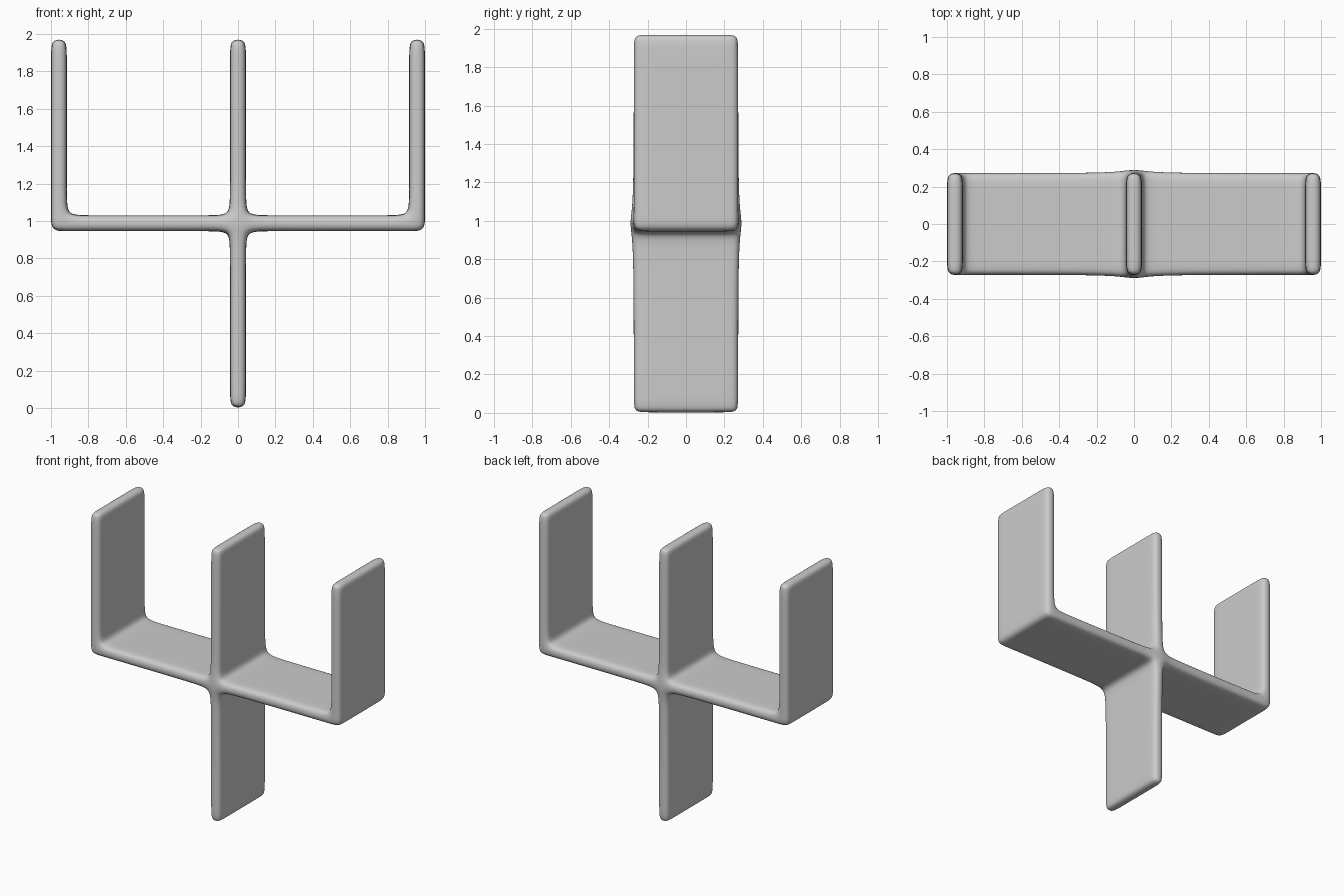
import bpy
import bmesh

cube = bpy.data.objects.get("Cube")
if cube:
    bpy.data.objects.remove(cube, do_unlink=True)

# Light grey material
grey = bpy.data.materials.new("light grey")
grey.use_nodes = True
colour = (0.6, 0.6, 0.6, 1)
grey.diffuse_color = colour
grey.node_tree.nodes["Principled BSDF"].inputs["Base Color"].default_value = colour

# Cage lines: slab faces with supporting loops beside each joint and tip
half = [0.043, 0.143, 0.815, 0.915, 1.0]
xs = [-v for v in reversed(half)] + half
ys = [-0.275, -0.2, 0.2, 0.275]
zs = [0, 0.075, 0.845, 0.945, 1.03, 1.13, 1.895, 1.972]

# Filled cells in the front plane: crossbar, central post and two end posts
BAR, MID, LAST = 3, 4, len(xs) - 2
cells = {(i, BAR) for i in range(LAST + 1)}
cells |= {(MID, k) for k in range(len(zs) - 1)}
cells |= {(i, k) for i in (0, LAST) for k in range(BAR, len(zs) - 1)}
solid = {(i, j, k) for i, k in cells for j in range(len(ys) - 1)}

bm = bmesh.new()
verts = {}


def cage_vert(key):
    if key not in verts:
        i, j, k = key
        y = ys[j]
        # The edge swells slightly where the four arms meet
        if i in (MID, MID + 1) and k in (BAR, BAR + 1) and j in (0, len(ys) - 1):
            y *= 1.055
        verts[key] = bm.verts.new((xs[i], y, zs[k]))
    return verts[key]


# Skin every exposed side of the filled cells
for cell in sorted(solid):
    for axis in range(3):
        for side in (0, 1):
            neighbour = list(cell)
            neighbour[axis] += 2 * side - 1
            if tuple(neighbour) in solid:
                continue
            a, b = (axis + 1) % 3, (axis + 2) % 3
            loop = []
            for da, db in ((0, 0), (1, 0), (1, 1), (0, 1)):
                corner = list(cell)
                corner[axis] += side
                corner[a] += da
                corner[b] += db
                loop.append(cage_vert(tuple(corner)))
            bm.faces.new(loop if side else loop[::-1])

for face in bm.faces:
    face.smooth = True
mesh = bpy.data.meshes.new("three_armed_stand")
bm.to_mesh(mesh)
bm.free()
mesh.materials.append(grey)
stand = bpy.data.objects.new("three_armed_stand", mesh)
bpy.context.collection.objects.link(stand)

# Soft rounded edges and filleted joints
soften = stand.modifiers.new("soften", "SUBSURF")
soften.levels = soften.render_levels = 3
